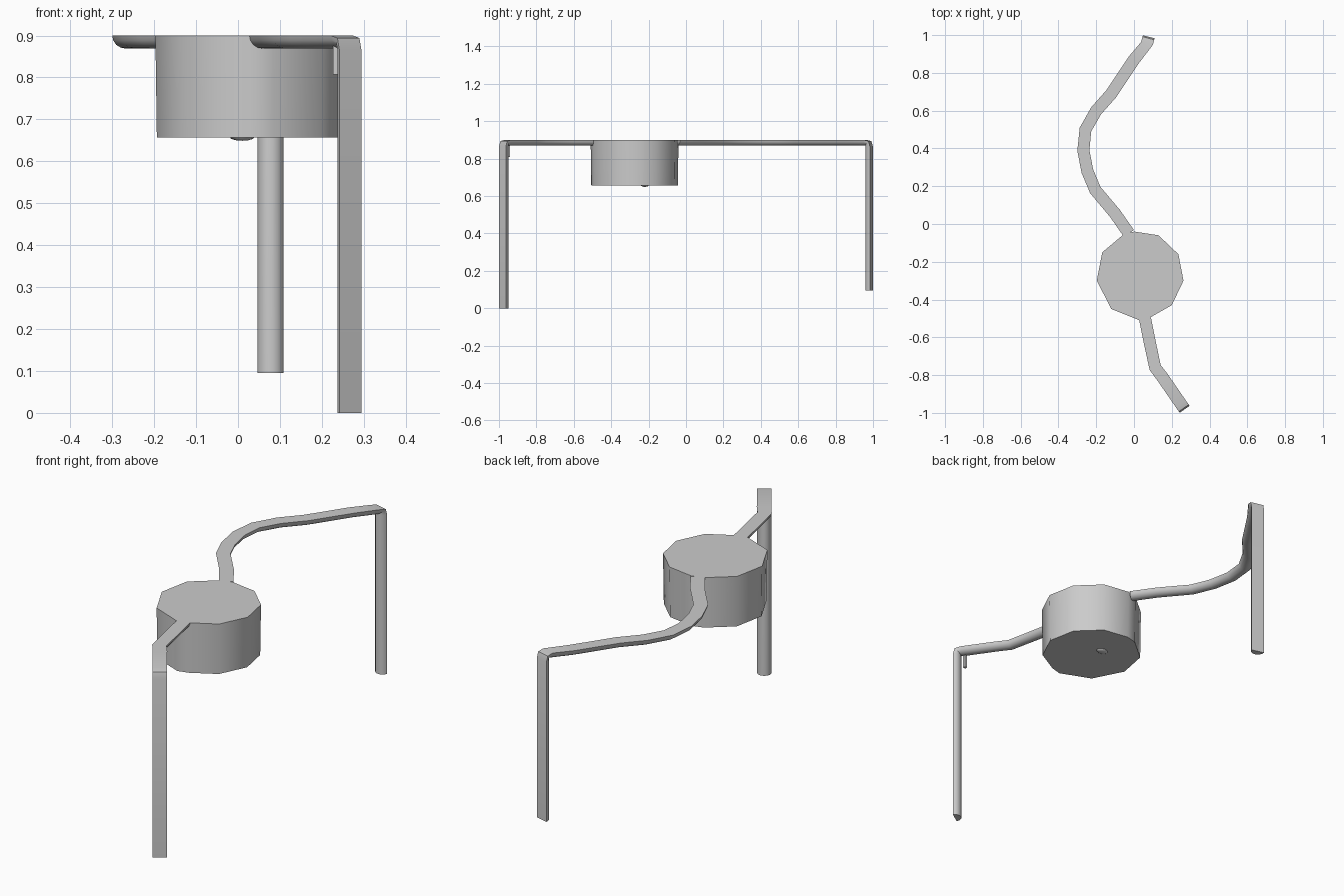
import bpy, bmesh
from math import sin, cos, pi, radians
from mathutils import Vector

if "Cube" in bpy.data.objects:
    bpy.data.objects.remove(bpy.data.objects["Cube"])

TOP = 0.90
UP = Vector((0, 0, 1))


def finish(bm, name, smooth=True):
    bmesh.ops.recalc_face_normals(bm, faces=bm.faces)
    me = bpy.data.meshes.new(name)
    bm.to_mesh(me)
    bm.free()
    ob = bpy.data.objects.new(name, me)
    bpy.context.collection.objects.link(ob)
    if smooth:
        bpy.context.view_layer.objects.active = ob
        ob.select_set(True)
        bpy.ops.object.shade_smooth_by_angle(angle=radians(42))
        ob.select_set(False)
    return ob


def loft(rings, name):
    bm = bmesh.new()
    rows = [[bm.verts.new(p) for p in r] for r in rings]
    n = len(rows[0])
    for a, b in zip(rows, rows[1:]):
        for i in range(n):
            j = (i + 1) % n
            bm.faces.new((a[i], a[j], b[j], b[i]))
    bm.faces.new(rows[0])
    bm.faces.new(rows[-1])
    return finish(bm, name)


def half_round(centre, side, outward, half_w=0.032, depth=0.031, steps=8):
    """Flat outer face, rounded underside."""
    return [centre + side * (half_w * cos(pi * i / steps))
            - outward * (depth * sin(pi * i / steps)) for i in range(steps + 1)]


def stream(path, lip, fall_dir, bottom, name):
    pts = [Vector((x, y, TOP)) for x, y in path]
    d = Vector((*fall_dir, 0)).normalized()
    e = Vector((*lip, TOP))
    rings = []
    for i, p in enumerate(pts):
        nxt = pts[i + 1] if i + 1 < len(pts) else e
        t1 = (nxt - p).normalized()
        t0 = (p - pts[i - 1]).normalized() if i else t1
        t = (t0 + t1).normalized()
        rings.append(half_round(p, t.cross(UP), UP))
    # bend over the lip, then drop straight down
    s = d.cross(UP)
    rings.append(half_round(e - d * 0.036, s, UP))
    rings.append(half_round(e - d * 0.008 - UP * 0.006, s, (d + UP).normalized()))
    rings.append(half_round(e - UP * 0.034, s, d))
    rings.append(half_round(Vector((*lip, bottom)), s, d))
    return loft(rings, name)


# Pond: many-sided block with a slight taper
outline = [(0.0, -0.04), (0.13, -0.06), (0.235, -0.16), (0.262, -0.30),
           (0.20, -0.43), (0.085, -0.495), (0.03, -0.51), (-0.12, -0.45),
           (-0.197, -0.30), (-0.168, -0.15), (-0.055, -0.055)]
pond_rings = []
for z, k in ((TOP, 1.0), (0.657, 0.985)):
    pond_rings.append([Vector((0.03 + (x - 0.03) * k, -0.28 + (y + 0.28) * k, z))
                       for x, y in outline])
loft(pond_rings, "pond")

# Small bump under the pond
bm = bmesh.new()
bmesh.ops.create_uvsphere(bm, u_segments=12, v_segments=6, radius=1)
for v in bm.verts:
    v.co = Vector((0.01 + v.co.x * 0.03, -0.22 + v.co.y * 0.022, 0.658 + v.co.z * 0.009))
finish(bm, "pond_bump")

# Streams with their falls
stream([(-0.027, -0.05), (-0.10, 0.055), (-0.205, 0.18), (-0.247, 0.28),
        (-0.268, 0.39), (-0.257, 0.50), (-0.20, 0.60), (-0.12, 0.69), (0.0, 0.87)],
       (0.078, 0.991), (0.25, 0.97), 0.095, "back_stream")
stream([(0.058, -0.50), (0.08, -0.61), (0.112, -0.76), (0.15, -0.81)],
       (0.268, -0.981), (0.57, -0.82), 0.0, "front_stream")

# Thin sliver hanging beside the front lip
bm = bmesh.new()
bmesh.ops.create_cube(bm, size=1)
for v in bm.verts:
    v.co = Vector((0.233 + v.co.x * 0.014, -0.948 + v.co.y * 0.014, 0.85 + v.co.z * 0.085))
finish(bm, "lip_sliver", smooth=False)
